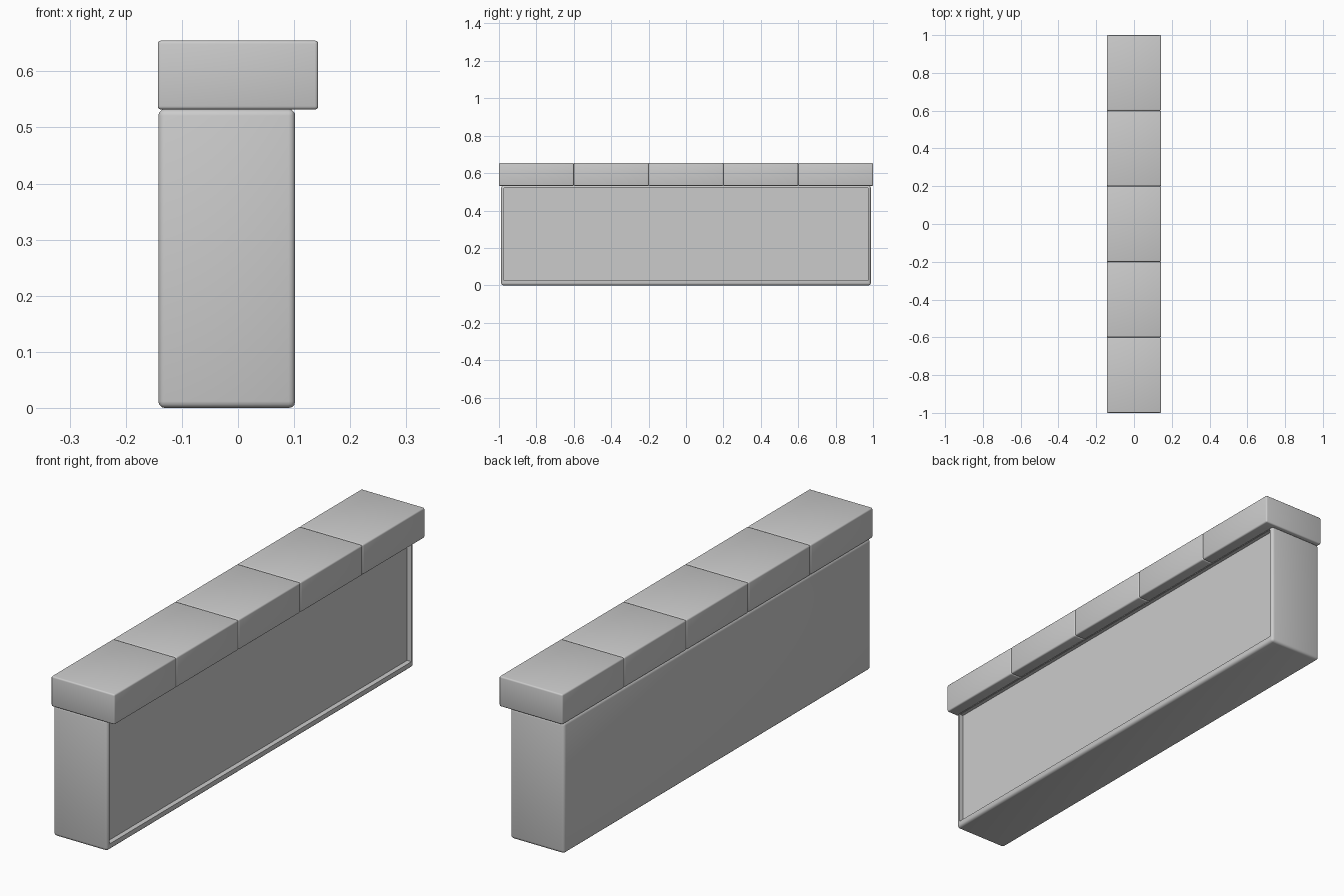
import bpy, bmesh
from mathutils import Vector

if "Cube" in bpy.data.objects:
    bpy.data.objects.remove(bpy.data.objects["Cube"])


def rounded_box(name, lo, hi, bevel, recess=None):
    """Box between two corners with rounded edges; optional recessed panel on +x."""
    lo, hi = Vector(lo), Vector(hi)
    bm = bmesh.new()
    bmesh.ops.create_cube(bm, size=1)
    for v in bm.verts:
        v.co = Vector(((hi[i] + lo[i]) / 2 + v.co[i] * (hi[i] - lo[i]) for i in range(3)))
    bmesh.ops.bevel(bm, geom=bm.edges[:], offset=bevel, segments=3,
                    profile=0.5, affect='EDGES', clamp_overlap=True)
    if recess:
        rim, depth, bottom, top = recess
        bm.normal_update()
        face = max((f for f in bm.faces if f.normal.x > 0.99), key=lambda f: f.calc_area())
        bmesh.ops.inset_region(bm, faces=[face], thickness=rim)
        mid = (lo.z + hi.z) / 2
        for v in face.verts:
            v.co.z = bottom if v.co.z < mid else top
        # push the panel in, leaving straight rim walls
        new = bmesh.ops.extrude_face_region(bm, geom=[face])
        for v in new["geom"]:
            if isinstance(v, bmesh.types.BMVert):
                v.co.x -= depth
        if face.is_valid:
            bm.faces.remove(face)
    bmesh.ops.recalc_face_normals(bm, faces=bm.faces[:])
    mesh = bpy.data.meshes.new(name)
    bm.to_mesh(mesh)
    bm.free()
    obj = bpy.data.objects.new(name, mesh)
    bpy.context.collection.objects.link(obj)
    bpy.ops.object.select_all(action='DESELECT')
    obj.select_set(True)
    bpy.context.view_layer.objects.active = obj
    bpy.ops.object.shade_smooth_by_angle(angle=0.7)
    return obj


# Wall body with a shallow recessed panel on the right side
rounded_box("wall_body", (-0.142, -0.988, 0), (0.102, 0.988, 0.533), 0.012,
            recess=(0.005, 0.02, 0.026, 0.525))

# Row of five cap stones
count, length = 5, 0.4
for i in range(count):
    y = -1 + i * length
    rounded_box(f"cap_stone_{i + 1}", (-0.143, y, 0.532), (0.143, y + length, 0.655), 0.006)
